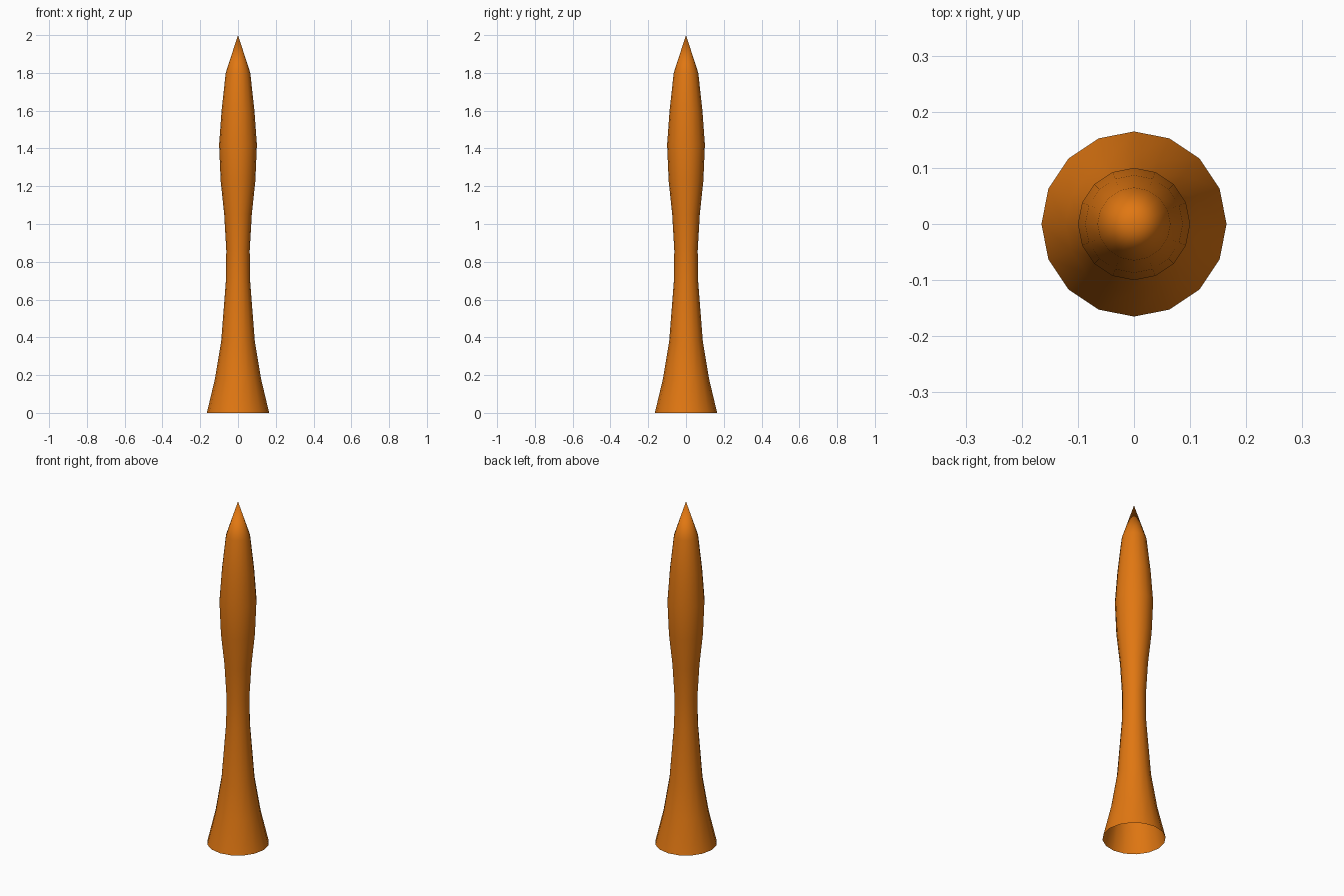
import bpy, bmesh, math

if "Cube" in bpy.data.objects:
    bpy.data.objects.remove(bpy.data.objects["Cube"])

SIDES = 16
# (radius, height) of each ring, from the open foot to below the tip
PROFILE = [(0.165, 0.0), (0.122, 0.18), (0.089, 0.38), (0.064, 0.70),
           (0.062, 0.86), (0.073, 1.05), (0.092, 1.23), (0.100, 1.42),
           (0.087, 1.60), (0.065, 1.80)]

orange = bpy.data.materials.new("orange")
orange.diffuse_color = (0.75, 0.185, 0.006, 1)
orange.use_nodes = True
orange.node_tree.nodes["Principled BSDF"].inputs["Base Color"].default_value = orange.diffuse_color

# Lathed spire: flared hollow foot, narrow waist, swollen head, pointed tip
bm = bmesh.new()
rings = []
for r, z in PROFILE:
    angles = [2 * math.pi * i / SIDES for i in range(SIDES)]
    rings.append([bm.verts.new((r * math.cos(a), r * math.sin(a), z)) for a in angles])
for low, high in zip(rings, rings[1:]):
    for i in range(SIDES):
        j = (i + 1) % SIDES
        bm.faces.new((low[i], low[j], high[j], high[i]))
tip = bm.verts.new((0, 0, 2.0))
for i in range(SIDES):
    bm.faces.new((rings[-1][i], rings[-1][(i + 1) % SIDES], tip))
for f in bm.faces:
    f.smooth = True

mesh = bpy.data.meshes.new("spire")
bm.to_mesh(mesh)
bm.free()
mesh.materials.append(orange)
bpy.context.collection.objects.link(bpy.data.objects.new("spire", mesh))
